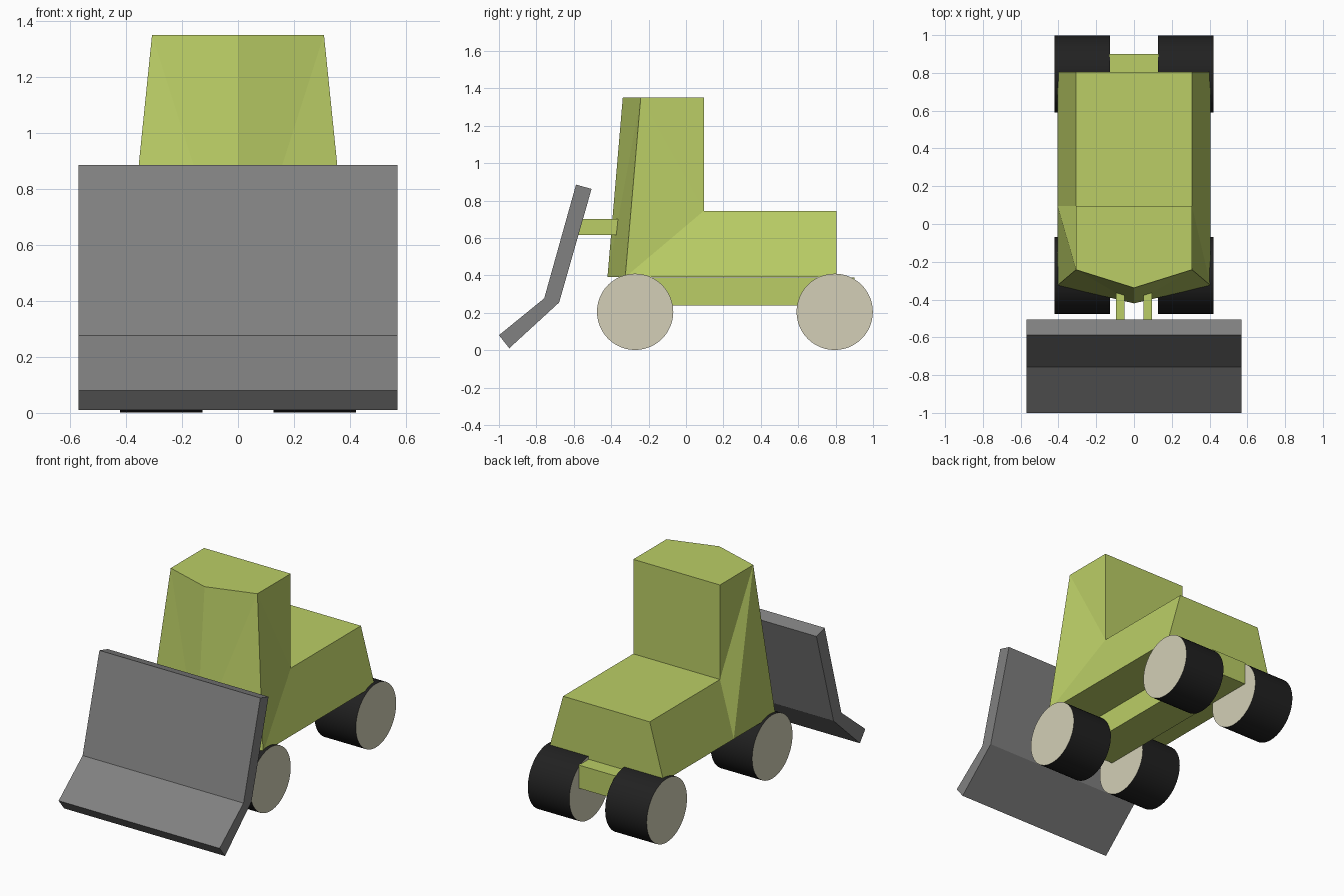
import bpy, bmesh, math
from mathutils import Matrix

if "Cube" in bpy.data.objects:
    bpy.data.objects.remove(bpy.data.objects["Cube"])


def material(name, rgb):
    m = bpy.data.materials.new(name)
    lin = [((c / 255 + 0.055) / 1.055) ** 2.4 for c in rgb]
    m.diffuse_color = (*lin, 1)
    m.use_nodes = True
    m.node_tree.nodes["Principled BSDF"].inputs["Base Color"].default_value = m.diffuse_color
    return m


GREEN = material("lime_green", (187, 206, 102))
GREY = material("blade_grey", (129, 129, 129))
BLACK = material("tyre_black", (33, 33, 33))
CREAM = material("wheel_cream", (211, 207, 183))


def finish(name, bm, *mats):
    bmesh.ops.recalc_face_normals(bm, faces=bm.faces)
    me = bpy.data.meshes.new(name)
    bm.to_mesh(me)
    bm.free()
    for m in mats:
        me.materials.append(m)
    ob = bpy.data.objects.new(name, me)
    bpy.context.collection.objects.link(ob)
    return ob


def box(name, x0, x1, y0, y1, z0, z1, mat):
    bm = bmesh.new()
    bmesh.ops.create_cube(bm, size=1)
    for v in bm.verts:
        v.co = (x1 if v.co.x > 0 else x0, y1 if v.co.y > 0 else y0, z1 if v.co.z > 0 else z0)
    return finish(name, bm, mat)


# Cab and rear hood: one tapered shell with a pointed front
bm = bmesh.new()
half = {  # right-hand points: base front / middle / rear, then cab and hood
    "bf": (0.405, -0.325, 0.39), "bm": (0.405, 0.095, 0.39), "br": (0.405, 0.805, 0.39),
    "tf": (0.307, -0.242, 1.35), "tr": (0.307, 0.095, 1.35),
    "j": (0.307, 0.095, 0.745), "hr": (0.307, 0.805, 0.745)}
nose = {"nb": bm.verts.new((0, -0.42, 0.39)), "nt": bm.verts.new((0, -0.338, 1.35))}
R = {k: bm.verts.new(p) for k, p in half.items()} | nose
L = {k: bm.verts.new((-p[0], p[1], p[2])) for k, p in half.items()} | nose
common = ["tf tr j", "j hr br bm", "nb nt tf", "nb tf bf"]
for side, extra in ((R, ["bf tf j", "bf j bm"]), (L, ["tf j bm", "tf bm bf"])):
    for f in common + extra:
        bm.faces.new([side[k] for k in f.split()])
for a, b in (("tr", "j"), ("j", "hr"), ("hr", "br"), ("br", "bm"), ("bm", "bf")):
    bm.faces.new([R[a], R[b], L[b], L[a]])
bm.faces.new([nose["nt"], R["tf"], R["tr"], L["tr"], L["tf"]])
bm.faces.new([nose["nb"], R["bf"], L["bf"]])
finish("cab_and_hood", bm, GREEN)

# Central chassis beam
box("chassis", -0.13, 0.13, -0.36, 0.90, 0.24, 0.388, GREEN)

# Bent dozer blade, extruded from its side profile
bm = bmesh.new()
profile = [(-0.588, 0.885), (-0.505, 0.862), (-0.678, 0.255),
           (-0.945, 0.01), (-1.0, 0.08), (-0.758, 0.277)]
ends = [[bm.verts.new((x, y, z)) for y, z in profile] for x in (-0.57, 0.57)]
for i in range(6):
    j = (i + 1) % 6
    bm.faces.new([ends[0][i], ends[0][j], ends[1][j], ends[1][i]])
for e in ends:
    bm.faces.new([e[0], e[1], e[2], e[5]])
    bm.faces.new([e[2], e[3], e[4], e[5]])
finish("blade", bm, GREY)

for s, side in ((1, "right"), (-1, "left")):
    # Arms holding the blade
    a, b = sorted((s * 0.05, s * 0.094))
    box(f"blade_arm_{side}", a, b, -0.585, -0.33, 0.615, 0.70, GREEN)
    # Wheels: black tread with cream discs on both ends
    for y, end in ((-0.272, "front"), (0.795, "rear")):
        bm = bmesh.new()
        bmesh.ops.create_cone(bm, cap_ends=True, segments=48, radius1=0.204,
                              radius2=0.204, depth=0.294,
                              matrix=Matrix.Translation((s * 0.274, y, 0.205))
                              @ Matrix.Rotation(math.pi / 2, 4, 'Y'))
        for f in bm.faces:
            cap = len(f.verts) > 4
            f.material_index = int(cap)
            f.smooth = not cap
        for e in bm.edges:
            e.smooth = all(len(f.verts) == 4 for f in e.link_faces)
        finish(f"wheel_{end}_{side}", bm, BLACK, CREAM)
